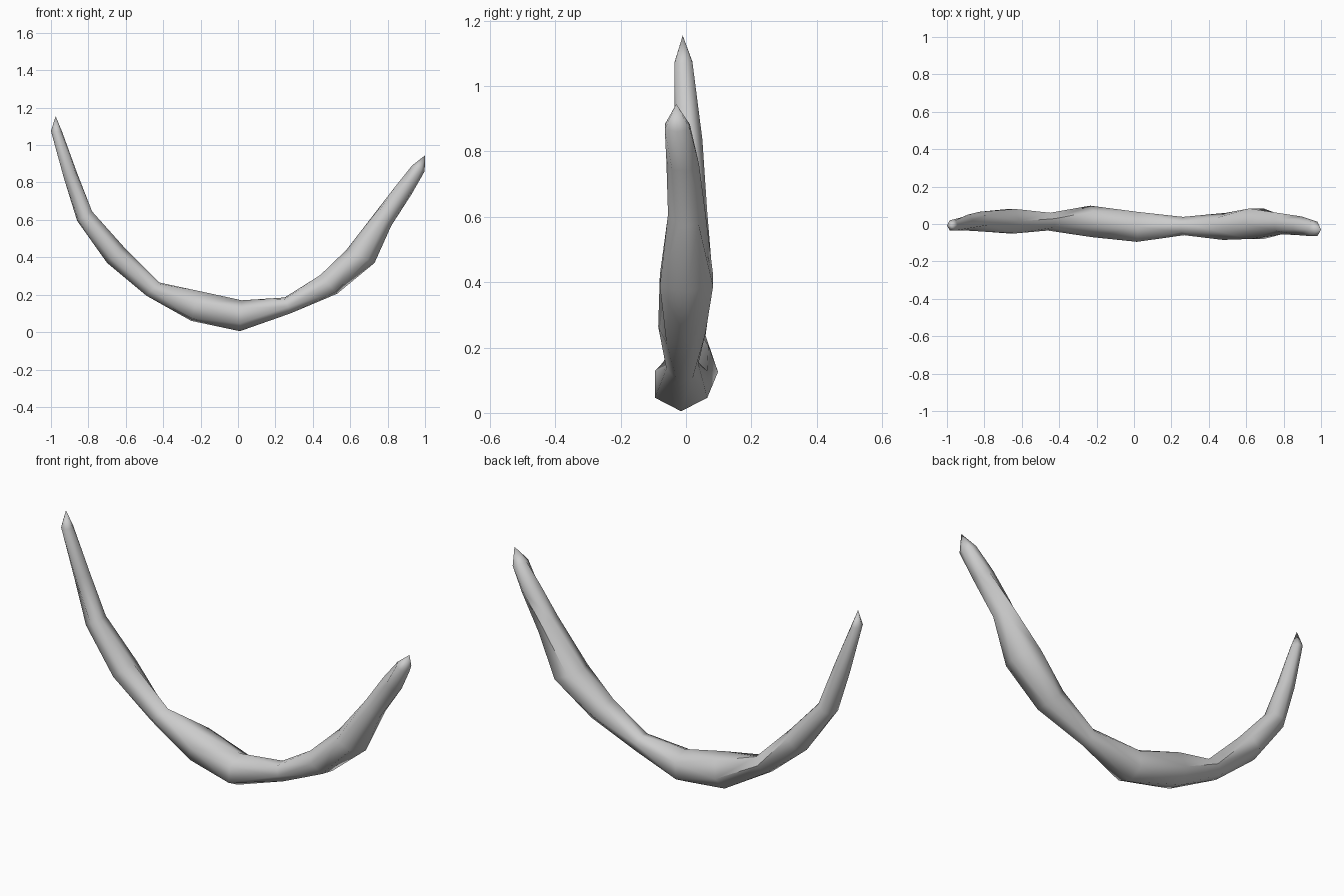
import bpy, bmesh, math
from mathutils import Vector

if "Cube" in bpy.data.objects:
    bpy.data.objects.remove(bpy.data.objects["Cube"])

# Stations along the horn: inner x, z / outer x, z / y min, y max
STATIONS = [
    (-0.94, 1.07, -1.00, 1.075, -0.035, 0.02),
    (-0.86, 0.85, -0.93, 0.82, -0.035, 0.05),
    (-0.78, 0.645, -0.86, 0.595, -0.04, 0.065),
    (-0.61, 0.455, -0.70, 0.37, -0.05, 0.08),
    (-0.42, 0.265, -0.49, 0.195, -0.035, 0.06),
    (-0.21, 0.22, -0.25, 0.06, -0.07, 0.098),
    (0.02, 0.17, 0.01, 0.005, -0.095, 0.065),
    (0.25, 0.185, 0.28, 0.10, -0.06, 0.038),
    (0.44, 0.305, 0.53, 0.205, -0.085, 0.06),
    (0.58, 0.44, 0.73, 0.37, -0.08, 0.083),
    (0.75, 0.66, 0.82, 0.57, -0.055, 0.058),
    (0.85, 0.79, 0.93, 0.74, -0.06, 0.04),
    (0.93, 0.89, 0.998, 0.86, -0.065, 0.012),
]
TIPS = [(-0.975, -0.01, 1.155), (1.0, -0.03, 0.945)]
SIDES = 6
TWIST = math.radians(20)


def ring(station, turn):
    """Turned polygon stretched to fill the station's height and width."""
    ix, iz, ox, oz, y0, y1 = station
    inner, outer = Vector((ix, 0, iz)), Vector((ox, 0, oz))
    angles = [turn + 2 * math.pi * i / SIDES for i in range(SIDES)]
    us, vs = [math.cos(a) for a in angles], [math.sin(a) for a in angles]
    pts = []
    for u, v in zip(us, vs):
        fu = (u - min(us)) / (max(us) - min(us))
        fv = (v - min(vs)) / (max(vs) - min(vs))
        p = outer.lerp(inner, fu)
        p.y = y0 + (y1 - y0) * fv
        pts.append(p)
    return pts


# Twisted curved horn with pointed ends
bm = bmesh.new()
rings = [[bm.verts.new(p) for p in ring(s, i * TWIST)] for i, s in enumerate(STATIONS)]
tips = [bm.verts.new(t) for t in TIPS]
for k in range(SIDES):
    n = (k + 1) % SIDES
    for a, b in zip(rings, rings[1:]):
        bm.faces.new((a[k], a[n], b[n], b[k]))
    bm.faces.new((tips[0], rings[0][n], rings[0][k]))
    bm.faces.new((tips[1], rings[-1][k], rings[-1][n]))
bmesh.ops.triangulate(bm, faces=bm.faces[:])
bmesh.ops.recalc_face_normals(bm, faces=bm.faces[:])
mesh = bpy.data.meshes.new("curved_horn")
bm.to_mesh(mesh)
bm.free()
horn = bpy.data.objects.new("curved_horn", mesh)
bpy.context.collection.objects.link(horn)
bpy.context.view_layer.objects.active = horn
horn.select_set(True)
bpy.ops.object.shade_smooth_by_angle(angle=math.radians(60))
